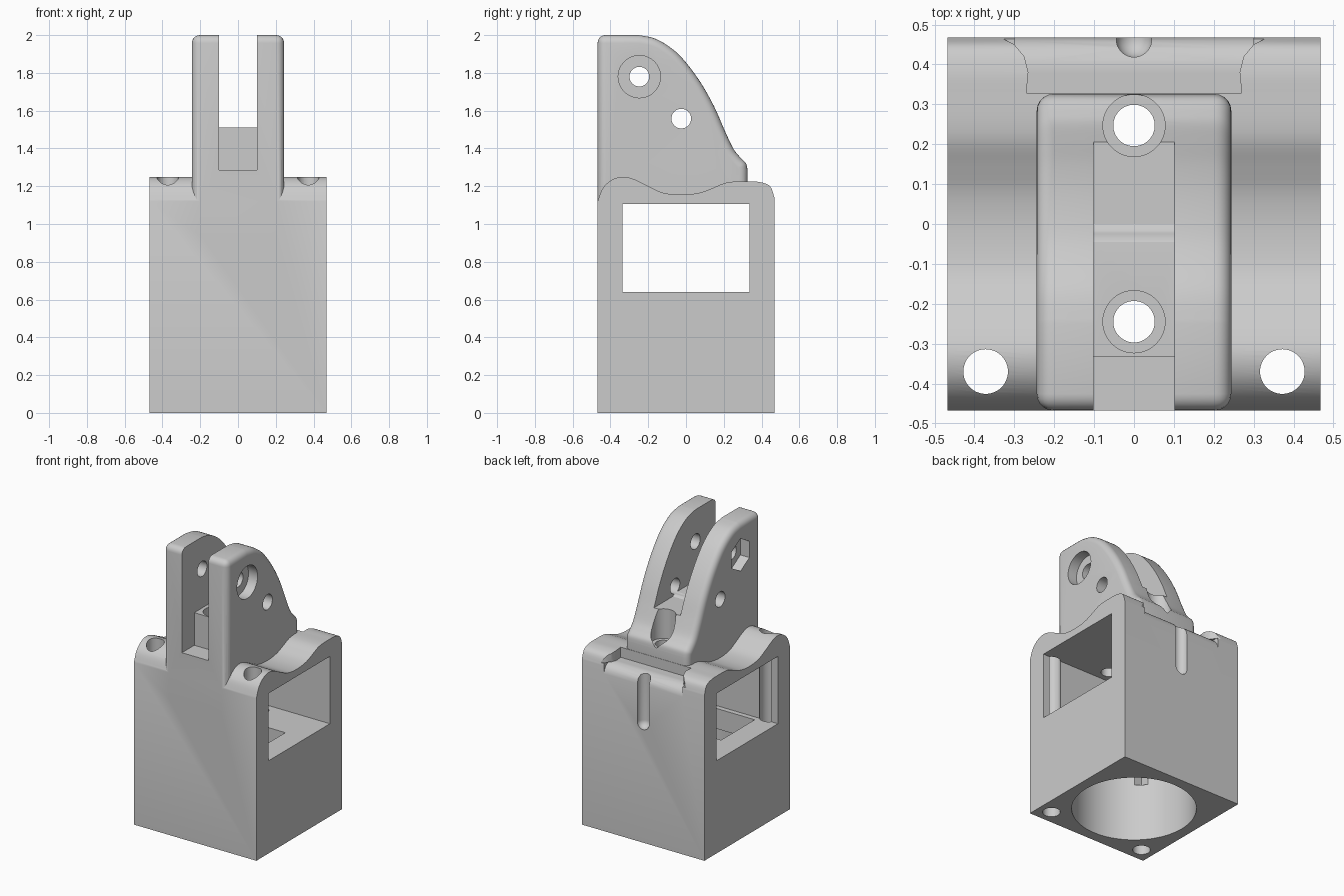
import bpy, bmesh, math
from mathutils import Matrix, Vector

if "Cube" in bpy.data.objects:
    bpy.data.objects.remove(bpy.data.objects["Cube"], do_unlink=True)

grey = bpy.data.materials.new("plain_grey")
grey.use_nodes = True
grey.diffuse_color = (0.6, 0.6, 0.6, 1)
grey.node_tree.nodes["Principled BSDF"].inputs["Base Color"].default_value = (0.6, 0.6, 0.6, 1)


def finish(name, bm):
    bmesh.ops.recalc_face_normals(bm, faces=bm.faces)
    mesh = bpy.data.meshes.new(name)
    bm.to_mesh(mesh)
    bm.free()
    mesh.materials.append(grey)
    obj = bpy.data.objects.new(name, mesh)
    bpy.context.collection.objects.link(obj)
    return obj


def prism(name, outline, lo, hi, axis="x"):
    """Extrude a yz outline along x, or an xy outline along z."""
    bm = bmesh.new()
    place = (lambda p, t: (t, p[0], p[1])) if axis == "x" else (lambda p, t: (p[0], p[1], t))
    face = bm.faces.new([bm.verts.new(place(p, lo)) for p in outline])
    new = bmesh.ops.extrude_face_region(bm, geom=[face])["geom"]
    shift = Vector(place((0, 0), hi - lo))
    bmesh.ops.translate(bm, vec=shift, verts=[v for v in new if isinstance(v, bmesh.types.BMVert)])
    return finish(name, bm)


def box(name, x, y, z):
    return prism(name, [(y[0], z[0]), (y[1], z[0]), (y[1], z[1]), (y[0], z[1])], *x)


def rod(name, a, b, radius, sides=48):
    a, b = Vector(a), Vector(b)
    bm = bmesh.new()
    turn = (b - a).to_track_quat("Z", "Y").to_matrix().to_4x4()
    bmesh.ops.create_cone(bm, cap_ends=True, segments=sides, radius1=radius, radius2=radius,
                          depth=(b - a).length, matrix=Matrix.Translation((a + b) / 2) @ turn)
    return finish(name, bm)


def smooth_path(pts, steps=5):
    """Catmull-Rom curve through the points."""
    ext = [pts[0]] + pts + [pts[-1]]
    out = []
    for p0, p1, p2, p3 in zip(ext, ext[1:], ext[2:], ext[3:]):
        p0, p1, p2, p3 = map(Vector, (p0, p1, p2, p3))
        for i in range(steps):
            t = i / steps
            out.append(0.5 * (2 * p1 + (p2 - p0) * t + (2 * p0 - 5 * p1 + 4 * p2 - p3) * t * t
                              + (3 * p1 - p0 - 3 * p2 + p3) * t ** 3))
    return [tuple(p) for p in out] + [pts[-1]]


def apply(obj, mod):
    bpy.context.view_layer.objects.active = obj
    bpy.ops.object.modifier_apply(modifier=mod.name)


def combine(obj, other, operation="DIFFERENCE"):
    mod = obj.modifiers.new("join", "BOOLEAN")
    mod.operation, mod.solver, mod.object = operation, "EXACT", other
    apply(obj, mod)
    bpy.data.objects.remove(other, do_unlink=True)


# Housing block with a wavy top
H = 0.468
crest = smooth_path([(-H, 1.12), (-0.44, 1.19), (-0.39, 1.235), (-0.33, 1.25), (-0.27, 1.235),
                     (-0.2, 1.2), (-0.12, 1.165), (-0.02, 1.155), (0.07, 1.165), (0.14, 1.19),
                     (0.2, 1.215), (0.25, 1.224), (0.32, 1.225), (0.39, 1.222), (0.445, 1.2), (H, 1.14)])
housing = prism("hinge_housing", [(-H, 0)] + crest + [(H, 0)], -H, H)

# Ledge along the rear top edge, with flared ends and a rounded lip
side = [(0.27, 0.328), (0.265, 0.38), (0.275, 0.42), (0.3, 0.45), (0.36, 0.48)]
combine(housing, prism("ledge_cut", side + [(-x, y) for x, y in reversed(side)], 1.155, 1.5, "z"))
combine(housing, prism("lip_cut", [(0.4, 1.157), (0.44, 1.14), (0.46, 1.115), (0.47, 1.08),
                                   (0.55, 1.08), (0.55, 1.157)], -0.3, 0.3))

# Hinge tower with rounded outer edges
slope = smooth_path([(-0.25, 2), (-0.16, 1.98), (-0.07, 1.925), (0, 1.855), (0.08, 1.745), (0.15, 1.62),
                     (0.205, 1.495), (0.25, 1.4), (0.285, 1.355), (0.318, 1.32), (0.326, 1.28)])
tower = prism("hinge_tower", [(-H, 0.9), (-H, 2)] + slope + [(0.326, 0.9)], -0.244, 0.244)
bevel = tower.modifiers.new("round", "BEVEL")
bevel.width, bevel.segments, bevel.angle_limit = 0.042, 5, math.radians(60)
apply(tower, bevel)
combine(housing, tower, "UNION")

# Side window, floor opening and round bore from below
combine(housing, box("window_cut", (-1, 1), (-0.335, 0.335), (0.64, 1.105)))
combine(housing, box("floor_cut", (-0.315, 0.315), (-0.3, 0.067), (0.4, 0.7)))
combine(housing, rod("bore_cut", (0, 0, -0.1), (0, 0, 0.5), 0.395, 96))

# Stepped gap between the two ears
combine(housing, prism("gap_cut", [(-0.6, 1.285), (-0.333, 1.285), (-0.333, 1.51), (-0.045, 1.51),
                                   (-0.015, 1.505), (0, 1.495), (0.5, 1.495), (0.5, 2.2), (-0.6, 2.2)],
                       -0.101, 0.101))

# Corner screw holes
for s in (-1, 1):
    combine(housing, rod("screw_cut", (s * 0.372, -0.37, -0.1), (s * 0.372, -0.37, 1.5), 0.056))

# Vertical pin holes with wider seats
for y in (-0.245, 0.247):
    combine(housing, rod("pin_cut", (0, y, 0.3), (0, y, 1.8), 0.052))
    combine(housing, rod("pin_seat_cut", (0, y, 1.29), (0, y, 1.8), 0.078))

# Cross holes through the ears: round seat on one side, hexagonal on the other
for y, z in ((-0.247, 1.78), (-0.025, 1.558)):
    combine(housing, rod("axle_cut", (-0.5, y, z), (0.5, y, z), 0.052))
combine(housing, rod("round_seat_cut", (0.175, -0.247, 1.78), (0.5, -0.247, 1.78), 0.112))
combine(housing, rod("hex_seat_cut", (-0.175, -0.247, 1.78), (-0.5, -0.247, 1.78), 0.112, 6))

# Rear cable groove with a rounded lower end
groove = bmesh.new()
bmesh.ops.create_uvsphere(groove, u_segments=32, v_segments=16, radius=0.045,
                          matrix=Matrix.Translation((0, 0.463, 0.825)))
top = [v for v in groove.verts if v.co.z > 0.826]
bmesh.ops.translate(groove, vec=(0, 0, 0.4), verts=top)
combine(housing, finish("groove_cut", groove))

# Smooth curves, crisp corners
bpy.ops.object.select_all(action="DESELECT")
housing.select_set(True)
bpy.context.view_layer.objects.active = housing
bpy.ops.object.shade_smooth_by_angle(angle=math.radians(30))
